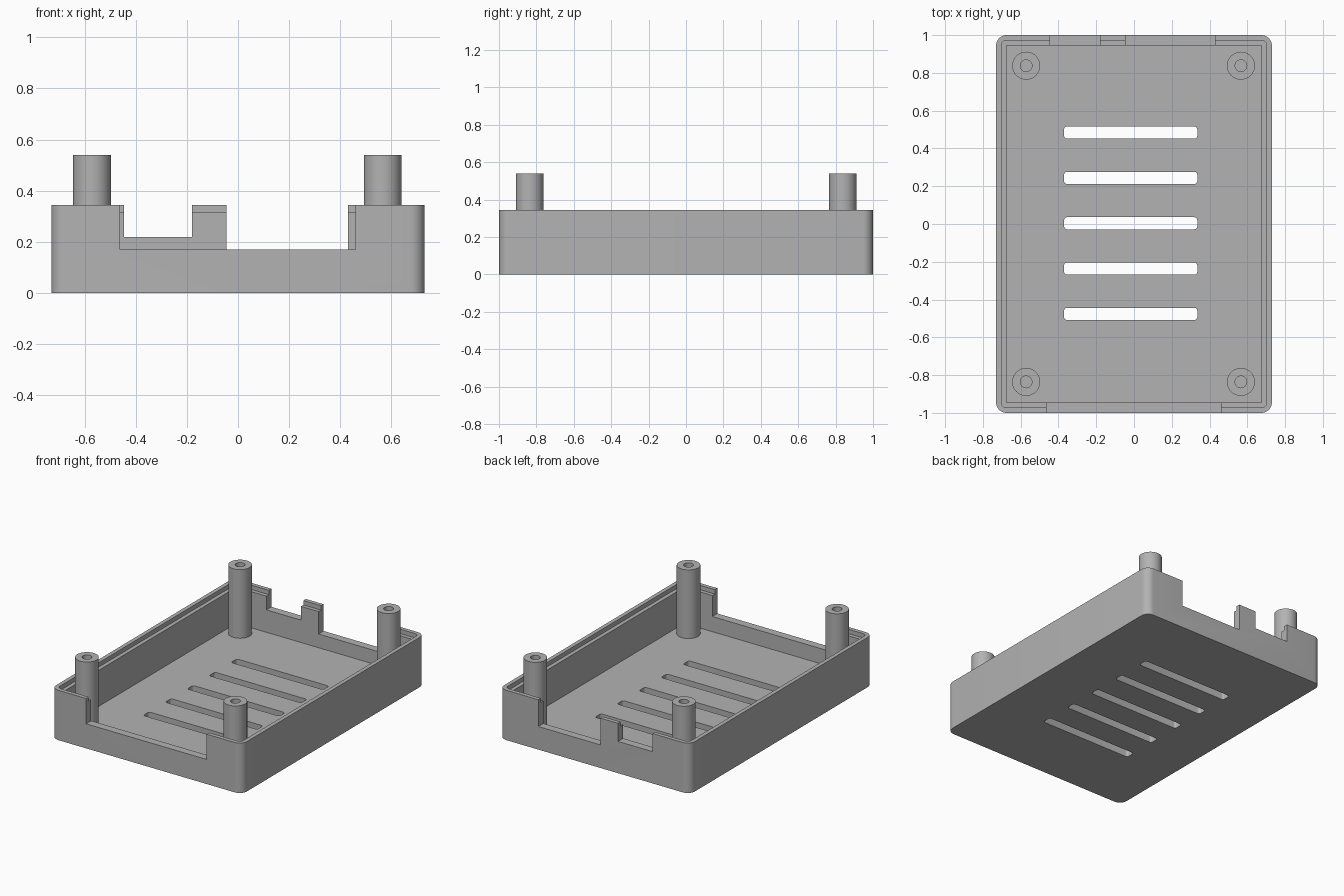
import bpy
import bmesh
from math import cos, sin, pi, radians

if "Cube" in bpy.data.objects:
    bpy.data.objects.remove(bpy.data.objects["Cube"])

HALF_X, HALF_Y, HEIGHT = 0.73, 1.0, 0.345
FLOOR, LEDGE, POST_TOP = 0.065, 0.315, 0.54

# Single grey plastic
grey = bpy.data.materials.new("grey_plastic")
grey.use_nodes = True
grey.diffuse_color = (0.45, 0.45, 0.45, 1)
grey.node_tree.nodes["Principled BSDF"].inputs["Base Color"].default_value = grey.diffuse_color


def make_object(name, bm):
    bmesh.ops.recalc_face_normals(bm, faces=bm.faces)
    mesh = bpy.data.meshes.new(name)
    bm.to_mesh(mesh)
    bm.free()
    mesh.materials.append(grey)
    obj = bpy.data.objects.new(name, mesh)
    bpy.context.collection.objects.link(obj)
    return obj


def activate(obj):
    bpy.ops.object.select_all(action='DESELECT')
    obj.select_set(True)
    bpy.context.view_layer.objects.active = obj


def rounded_block(name, x0, x1, y0, y1, z0, z1, radius=0.0, steps=8):
    """Upright block with rounded vertical corners."""
    bm = bmesh.new()
    corners = [(x1, y1, -1, -1), (x0, y1, 1, -1), (x0, y0, 1, 1), (x1, y0, -1, 1)]
    ring = []
    for i, (x, y, sx, sy) in enumerate(corners):
        for k in range(steps + 1 if radius else 1):
            a = (i + k / steps) * pi / 2
            ring.append(bm.verts.new((x + radius * (sx + cos(a)),
                                      y + radius * (sy + sin(a)), z0)))
    base = bm.faces.new(ring)
    top = bmesh.ops.extrude_face_region(bm, geom=[base])["geom"]
    bmesh.ops.translate(bm, vec=(0, 0, z1 - z0),
                        verts=[v for v in top if isinstance(v, bmesh.types.BMVert)])
    return make_object(name, bm)


def cut(target, cutter):
    cutter.hide_render = True
    mod = target.modifiers.new("cut", 'BOOLEAN')
    mod.operation, mod.solver, mod.object = 'DIFFERENCE', 'EXACT', cutter
    activate(target)
    bpy.ops.object.modifier_apply(modifier=mod.name)
    bpy.data.objects.remove(cutter)


# Tray with rounded corners, cavity and a stepped rim
tray = rounded_block("tray", -HALF_X, HALF_X, -HALF_Y, HALF_Y, 0, HEIGHT, 0.055)
for inset, bottom, radius in ((0.055, FLOOR, 0), (0.028, LEDGE, 0.027)):
    x, y = HALF_X - inset, HALF_Y - inset
    cut(tray, rounded_block("cavity_cutter", -x, x, -y, y, bottom, 0.5, radius))

# Connector openings: x range, side (front -1, back 1), sill height
for x0, x1, side, sill in ((-0.462, 0.46, -1, 0.17),
                           (-0.445, -0.18, 1, 0.22),
                           (-0.045, 0.43, 1, 0.16)):
    y0, y1 = sorted((side * 0.92, side * 1.1))
    cut(tray, rounded_block("opening_cutter", x0, x1, y0, y1, sill, 0.5))

# Row of ventilation slots in the floor
for i in range(-2, 3):
    y = 0.004 + i * 0.24
    cut(tray, rounded_block("slot_cutter", -0.37, 0.335, y - 0.032, y + 0.032,
                            -0.1, 0.12, 0.015, 4))

activate(tray)
bpy.ops.object.shade_smooth_by_angle(angle=radians(30))


def screw_post(name, x, y, radius=0.074, bore=0.031, sides=40):
    """Post revolved from a profile with a blind bore."""
    bm = bmesh.new()
    profile = [(0, FLOOR - 0.01), (radius, FLOOR - 0.01), (radius, POST_TOP),
               (bore, POST_TOP), (bore, 0.2), (0, 0.2)]
    verts = [bm.verts.new((r, 0, z)) for r, z in profile]
    edges = [bm.edges.new(pair) for pair in zip(verts, verts[1:])]
    bmesh.ops.spin(bm, geom=verts + edges, cent=(0, 0, 0), axis=(0, 0, 1),
                   angle=2 * pi, steps=sides)
    bmesh.ops.remove_doubles(bm, verts=bm.verts, dist=0.0001)
    post = make_object(name, bm)
    post.location = (x, y, 0)
    activate(post)
    bpy.ops.object.shade_smooth_by_angle(angle=radians(30))


# Four corner screw posts
for end, y in (("front", -0.836), ("back", 0.838)):
    for side, x in (("right", -0.571), ("left", 0.566)):
        screw_post(f"{end}_{side}_post", x, y)
